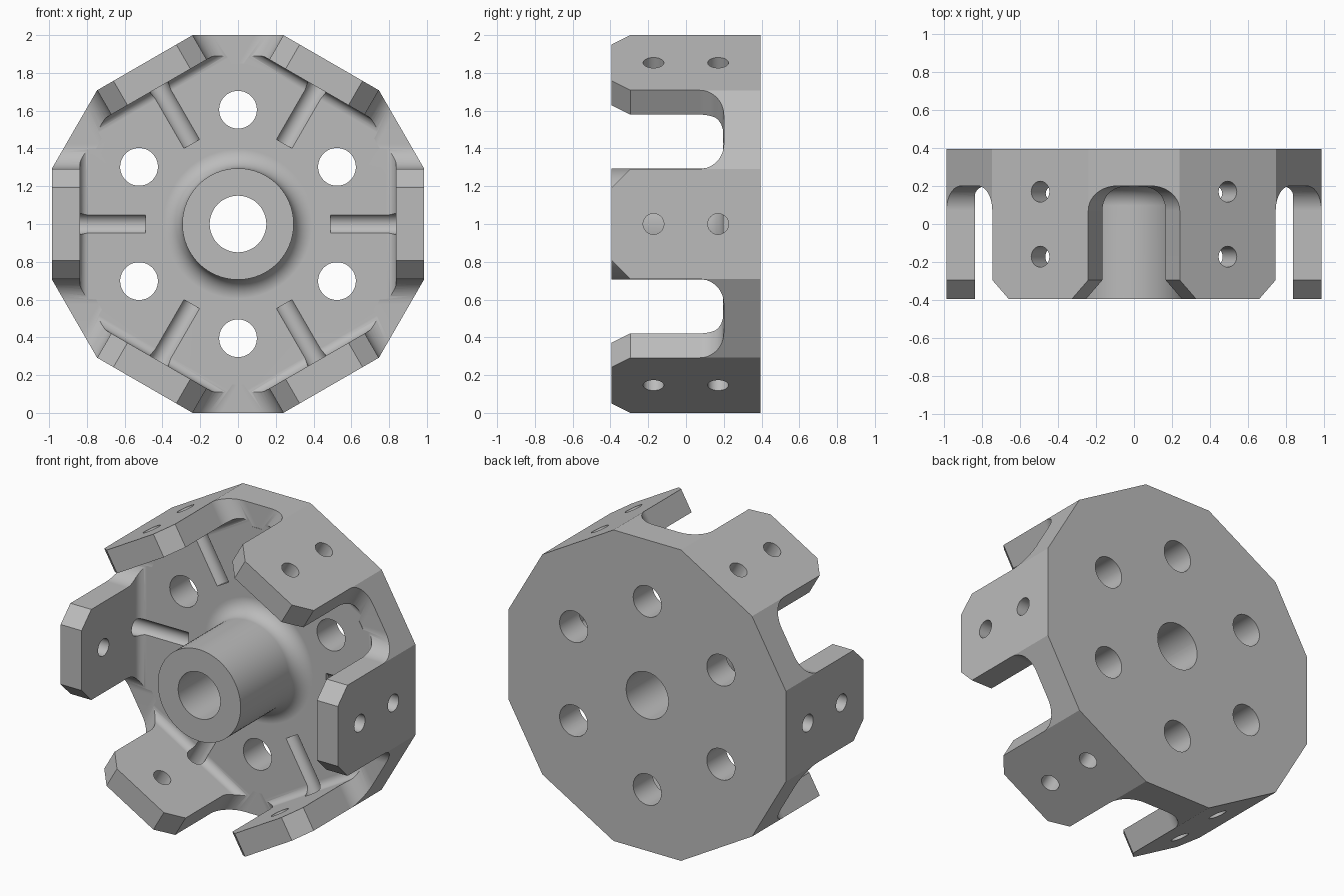
import bpy, bmesh
from math import sin, cos, tan, pi, radians
from mathutils import Matrix, Vector

if "Cube" in bpy.data.objects:
    bpy.data.objects.remove(bpy.data.objects["Cube"], do_unlink=True)

HALF = 0.394        # half depth
FLOOR = 0.197       # front of the back plate
WALL = 0.837        # inner distance of the arms from the axis
T30, C30 = tan(pi / 6), cos(pi / 6)

metal = bpy.data.materials.new("grey_metal")
metal.use_nodes = True
GREY = (0.5, 0.5, 0.5, 1)
metal.diffuse_color = GREY
metal.node_tree.nodes["Principled BSDF"].inputs["Base Color"].default_value = GREY


def stack(bm, rings, turn=0.0):
    """Closed solid skinned through rings, turned about the y axis."""
    rot = Matrix.Rotation(radians(turn), 4, 'Y')
    loops = [[bm.verts.new(rot @ Vector(p)) for p in ring] for ring in rings]
    for a, b in zip(loops, loops[1:]):
        for i in range(len(a)):
            j = (i + 1) % len(a)
            bm.faces.new((a[i], a[j], b[j], b[i]))
    bm.faces.new(loops[0][::-1])
    bm.faces.new(loops[-1])


def circle(r, y, n=48, phase=0.0, x=0.0, z=0.0):
    """Ring around the y direction."""
    return [(x + r * sin(phase + 2 * pi * i / n), y, z + r * cos(phase + 2 * pi * i / n))
            for i in range(n)]


def spoke_circle(r, y, z, n=32):
    """Ring around the radial direction."""
    return [(r * cos(2 * pi * i / n), y + r * sin(2 * pi * i / n), z) for i in range(n)]


def make(name, bm):
    bmesh.ops.recalc_face_normals(bm, faces=bm.faces)
    mesh = bpy.data.meshes.new(name)
    bm.to_mesh(mesh)
    bm.free()
    obj = bpy.data.objects.new(name, mesh)
    bpy.context.collection.objects.link(obj)
    mesh.materials.append(metal)
    return obj


def combine(target, tool, operation):
    """Apply a boolean and drop the tool."""
    bpy.context.view_layer.objects.active = target
    mod = target.modifiers.new(tool.name, 'BOOLEAN')
    mod.object, mod.operation, mod.solver = tool, operation, 'EXACT'
    bpy.ops.object.modifier_apply(modifier=mod.name)
    bpy.data.objects.remove(tool, do_unlink=True)


# Twelve-sided block with alternating wide and narrow sides
bm = bmesh.new()
outline = []
for k in range(6):
    rot = Matrix.Rotation(radians(60 * k), 3, 'Y')
    outline += [rot @ Vector((x, 0, 1)) for x in (-0.24, 0.24)]
stack(bm, [[(p.x, y, p.z) for p in outline] for y in (-HALF, HALF)])
body = make("wheel_hub", bm)

# Hexagonal pocket with a rounded foot
bm = bmesh.new()
R = 0.05
rings = [circle(WALL / C30, -0.6, 6)]
for i in range(9):
    a = pi / 2 * i / 8
    rings.append(circle((WALL - R + R * cos(a)) / C30, FLOOR - R + R * sin(a), 6))
stack(bm, rings)
combine(body, make("pocket_cutter", bm), 'DIFFERENCE')


# Round-bottomed slots between the arms
def slot_ring(z, bottom=0.2, r=0.13):
    w = 0.241 + (z - 1) * T30
    side = [(w, -0.6)]
    for i in range(11):
        a = pi / 2 * i / 10
        side.append((w - (r - r * cos(a)) / C30, bottom - r + r * sin(a)))
    return [(x, y, z) for x, y in side] + [(-x, y, z) for x, y in side[::-1]]


bm = bmesh.new()
for k in range(6):
    stack(bm, [slot_ring(z) for z in (0.85, 1.2)], 60 * k)
combine(body, make("slot_cutter", bm), 'DIFFERENCE')


# Bevelled front corners of the arms
def corner_ring(z):
    w = 0.241 + (z - 1) * T30
    near, far = w - 0.05 / C30, w + 0.2 / C30
    return [(-near, -0.245, z), (near, -0.245, z), (far, -0.495, z), (-far, -0.495, z)]


bm = bmesh.new()
for k in range(6):
    stack(bm, [corner_ring(z) for z in (0.78, 1.2)], 60 * k)
combine(body, make("corner_cutter", bm), 'DIFFERENCE')

# Central boss with a flared foot
bm = bmesh.new()
R, BOSS = 0.1, 0.295
rings = [circle(BOSS, -HALF, 64)]
for i in range(10):
    a = pi / 2 * i / 9
    rings.append(circle(BOSS + R - R * cos(a), FLOOR - R + R * sin(a), 64))
rings.append(circle(BOSS + R, FLOOR + 0.05, 64))
stack(bm, rings)
combine(body, make("boss", bm), 'UNION')

# Radial screw holes, the rear row also grooving the plate
bm = bmesh.new()
for k in range(6):
    for y, start in ((-0.172, 0.7), (0.17, 0.49)):
        stack(bm, [spoke_circle(0.055, y, z) for z in (start, 1.1)], 30 + 60 * k)
combine(body, make("screw_cutter", bm), 'DIFFERENCE')

# Axle bore and ring of plate holes
bm = bmesh.new()
stack(bm, [circle(0.15, y) for y in (-0.6, 0.6)])
for k in range(6):
    stack(bm, [circle(0.1, y, 40, z=0.605) for y in (0, 0.6)], 60 * k)
combine(body, make("bore_cutter", bm), 'DIFFERENCE')

# Stand it up and shade it
body.data.transform(Matrix.Translation((0, 0, 1)))
bpy.ops.object.select_all(action='DESELECT')
body.select_set(True)
bpy.context.view_layer.objects.active = body
bpy.ops.object.shade_smooth_by_angle(angle=radians(25))
normals = body.modifiers.new("even_shading", 'WEIGHTED_NORMAL')
normals.keep_sharp = True
